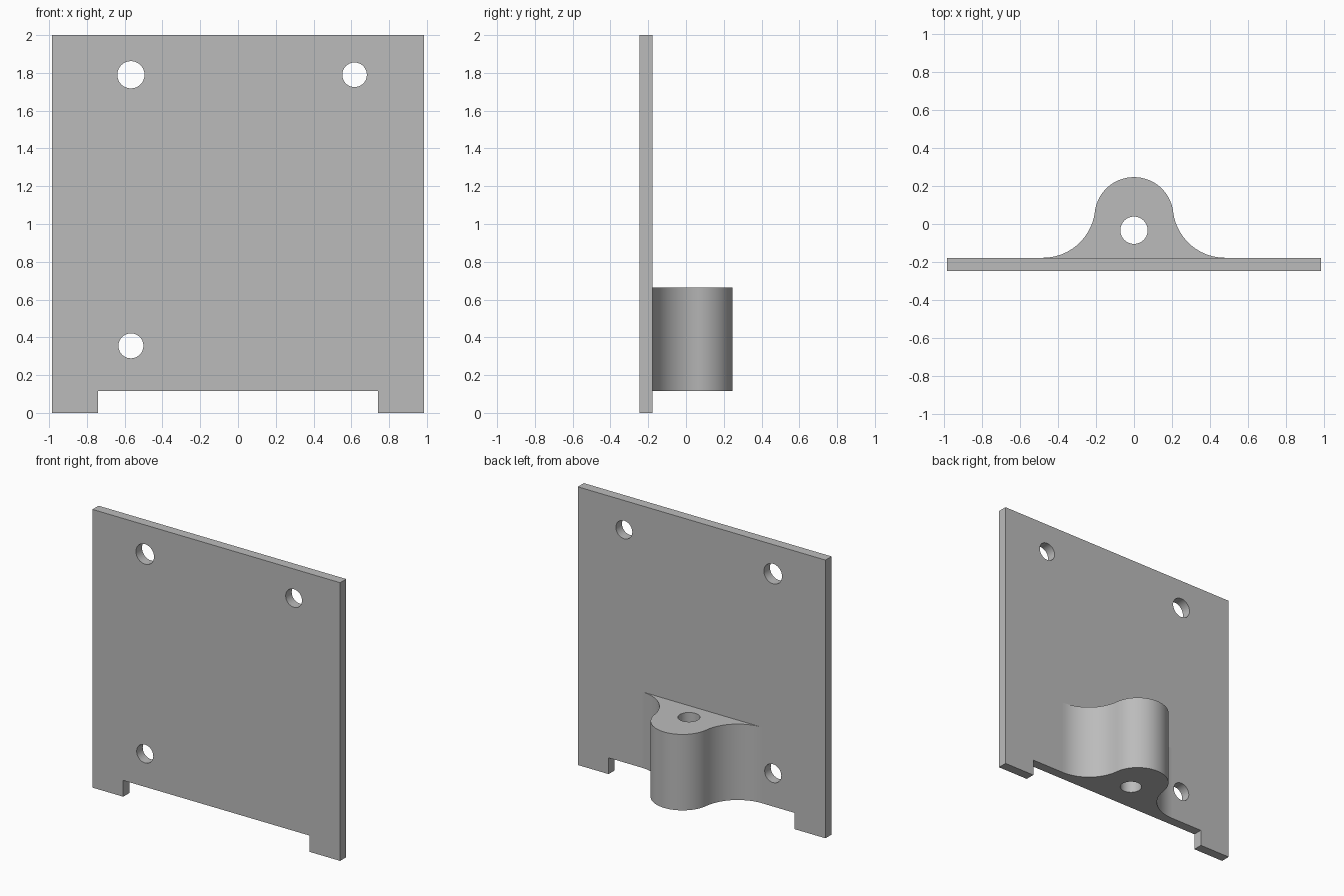
import bpy, bmesh
from math import pi, sin, cos, atan2
from mathutils import Matrix, Vector

cube = bpy.data.objects.get("Cube")
if cube:
    bpy.data.objects.remove(cube, do_unlink=True)

grey = bpy.data.materials.new("plain grey")
grey.use_nodes = True
COLOUR = (0.5, 0.5, 0.5, 1)
grey.diffuse_color = COLOUR
grey.node_tree.nodes["Principled BSDF"].inputs["Base Color"].default_value = COLOUR

PLATE_FRONT, PLATE_BACK = -0.247, -0.178
HALF_WIDTH, HEIGHT = 0.985, 2.0
NOTCH_HALF, NOTCH_TOP = 0.74, 0.117
BOSS_TOP = 0.663


def prism(name, points, vector):
    """Extrude a closed 3D outline along a vector."""
    bm = bmesh.new()
    face = bm.faces.new([bm.verts.new(p) for p in points])
    new = bmesh.ops.extrude_face_region(bm, geom=[face])["geom"]
    bmesh.ops.translate(bm, vec=vector,
                        verts=[g for g in new if isinstance(g, bmesh.types.BMVert)])
    bmesh.ops.recalc_face_normals(bm, faces=bm.faces)
    mesh = bpy.data.meshes.new(name)
    bm.to_mesh(mesh)
    bm.free()
    mesh.materials.append(grey)
    obj = bpy.data.objects.new(name, mesh)
    bpy.context.collection.objects.link(obj)
    return obj


def activate(obj):
    bpy.ops.object.select_all(action='DESELECT')
    obj.select_set(True)
    bpy.context.view_layer.objects.active = obj


def drill(obj, centre, radius, along_y=False):
    """Cut a round through-hole along z, or along y."""
    ring = [(radius * cos(2 * pi * i / 64), radius * sin(2 * pi * i / 64), -1)
            for i in range(64)]
    cutter = prism("hole_cutter", ring, (0, 0, 2))
    turn = Matrix.Rotation(pi / 2, 4, 'X') if along_y else Matrix()
    cutter.data.transform(Matrix.Translation(centre) @ turn)
    cutter.hide_render = True
    mod = obj.modifiers.new("hole", 'BOOLEAN')
    mod.operation, mod.solver, mod.object = 'DIFFERENCE', 'EXACT', cutter
    activate(obj)
    bpy.ops.object.modifier_apply(modifier=mod.name)
    bpy.data.objects.remove(cutter, do_unlink=True)


def arc(centre, radius, start, end, steps):
    return [Vector((centre[0] + radius * cos(start + (end - start) * i / steps),
                    centre[1] + radius * sin(start + (end - start) * i / steps)))
            for i in range(steps + 1)]


# Mounting plate with a wide notch in its lower edge
half = [(NOTCH_HALF, NOTCH_TOP), (NOTCH_HALF, 0), (HALF_WIDTH, 0), (HALF_WIDTH, HEIGHT)]
outline = half + [(-x, z) for x, z in reversed(half)]
plate = prism("mounting_plate", [(x, PLATE_FRONT, z) for x, z in outline],
              (0, PLATE_BACK - PLATE_FRONT, 0))
for x, z, radius in ((-0.567, 1.79, 0.072), (0.617, 1.79, 0.065), (-0.567, 0.355, 0.066)):
    drill(plate, (x, 0, z), radius, along_y=True)

# Boss: a round nose flowing into the plate through tangent fillets
nose_r, foot_x = 0.208, 0.48
nose_y = 0.247 - nose_r
rise = nose_y - PLATE_BACK
fillet_r = (foot_x ** 2 + rise ** 2 - nose_r ** 2) / (2 * (rise + nose_r))
fillet_y = PLATE_BACK + fillet_r
tilt = atan2(fillet_y - nose_y, foot_x)
side = arc((foot_x, fillet_y), fillet_r, 1.5 * pi, pi + tilt, 24)
side += arc((0, nose_y), nose_r, tilt, pi / 2, 24)[1:]
profile = side + [Vector((-p.x, p.y)) for p in reversed(side[:-1])]
boss = prism("pivot_boss", [(p.x, p.y, NOTCH_TOP) for p in profile],
             (0, 0, BOSS_TOP - NOTCH_TOP))
drill(boss, (0, -0.033, 0.4), 0.072)

# Smooth the curved walls and keep the rims sharp
for obj in (plate, boss):
    activate(obj)
    bpy.ops.object.shade_smooth_by_angle(angle=pi / 6)
